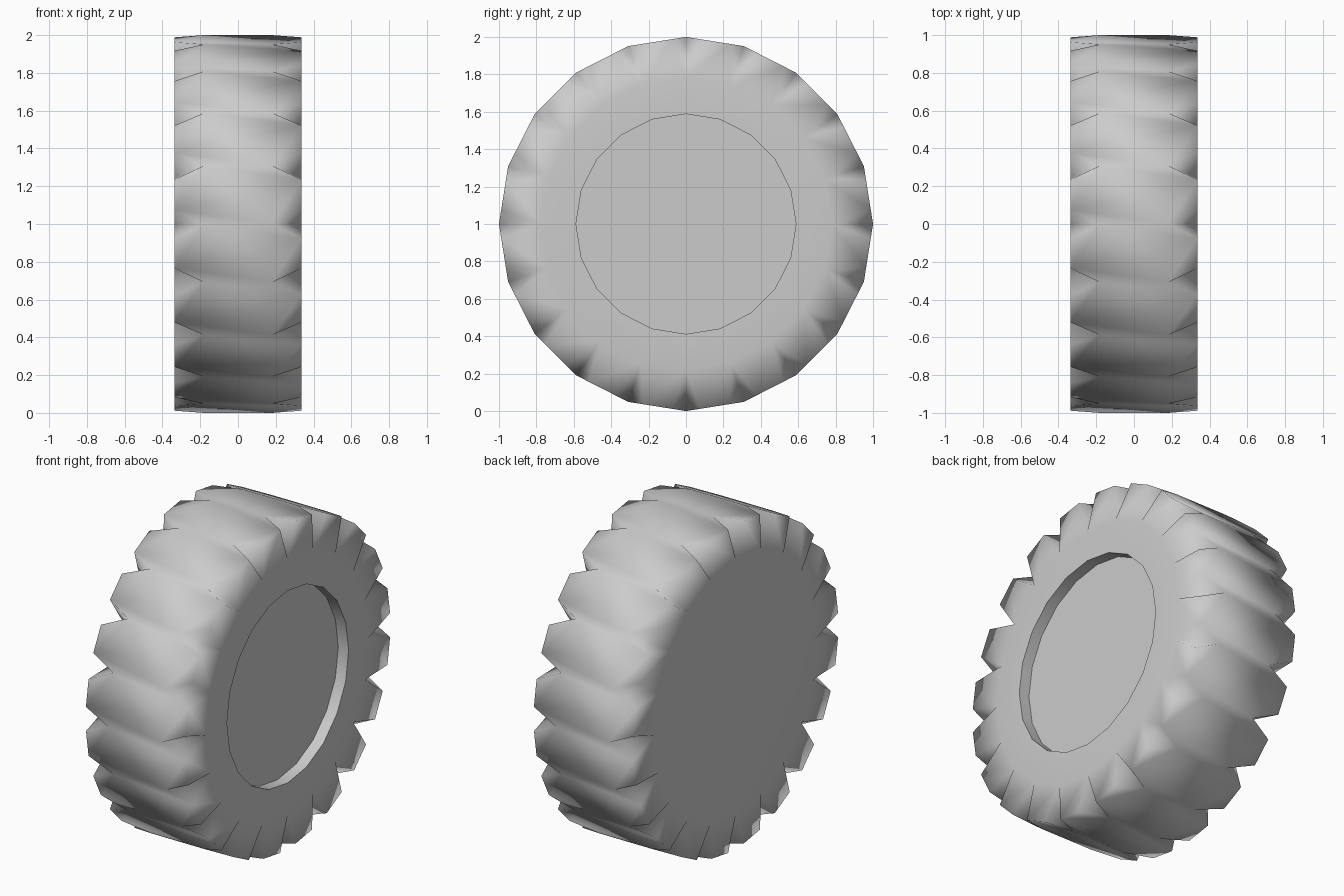
import bpy, bmesh
from math import sin, cos, radians

if "Cube" in bpy.data.objects:
    bpy.data.objects.remove(bpy.data.objects["Cube"])

N = 20            # sides of the tyre
STEP = 360 / N
HALF = 0.337      # half width
APEX_X = 0.18     # where each tread notch starts
NOTCH = 4.3       # half opening of a notch in degrees
SHOULDER_R = 0.78
HUB_R = 0.588
HUB_DEPTH = 0.07

bm = bmesh.new()


def point(x, r, deg):
    a = radians(deg)
    return bm.verts.new((x, r * sin(a), 1 + r * cos(a)))


def ring(x, r, offset=0):
    return [point(x, r, k * STEP + offset) for k in range(N)]


def bridge(a, b):
    return [bm.faces.new((a[k], a[(k + 1) % N], b[(k + 1) % N], b[k])) for k in range(N)]


# Tread corners lie on the flat facets of the 20-sided outline
corner_r = cos(radians(STEP / 2)) / cos(radians(STEP / 2 - NOTCH))
sides = {}
for s in (-1, 1):
    apex = ring(s * APEX_X, 1.0)
    after = ring(s * HALF, corner_r, NOTCH)
    before = ring(s * HALF, corner_r, -NOTCH)
    shoulder = ring(s * HALF, SHOULDER_R)
    sides[s] = (apex, after, before, shoulder)
    for k in range(N):
        n = (k + 1) % N
        # Lug end and the two walls of the V notch
        bm.faces.new((shoulder[k], after[k], before[n], shoulder[n]))
        bm.faces.new((apex[k], after[k], shoulder[k]))
        bm.faces.new((apex[k], shoulder[k], before[k]))

# Tread facets across the width
la, lf, lb, _ = sides[-1]
ra, rf, rb, _ = sides[1]
for k in range(N):
    n = (k + 1) % N
    bm.faces.new((la[k], lf[k], lb[n], la[n], ra[n], rb[n], rf[k], ra[k]))

# Plain inner side
bm.faces.new(sides[-1][3])

# Outer sidewall with the recessed hub
rim = ring(HALF, HUB_R)
hub = ring(HALF - HUB_DEPTH, HUB_R)
bridge(sides[1][3], rim)
bridge(rim, hub)
bm.faces.new(hub)

bmesh.ops.recalc_face_normals(bm, faces=bm.faces)
for f in bm.faces:
    f.smooth = True
for loop in (rim, hub):
    for k in range(N):
        bm.edges.get((loop[k], loop[(k + 1) % N])).smooth = False

mesh = bpy.data.meshes.new("tyre")
bm.to_mesh(mesh)
bm.free()
bpy.context.collection.objects.link(bpy.data.objects.new("tyre", mesh))
